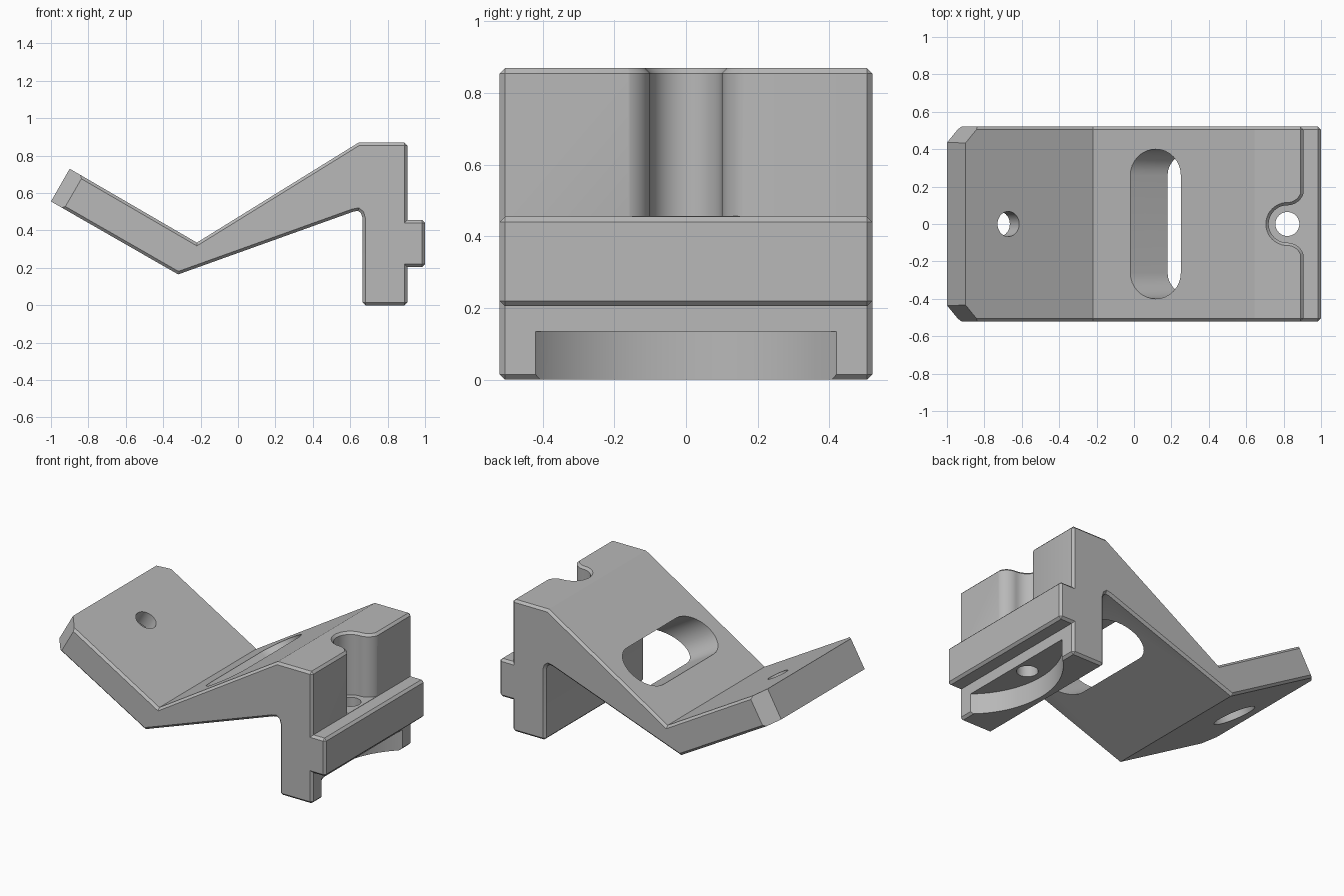
import bpy, bmesh
from math import sin, cos, pi, radians
from mathutils import Matrix

cube = bpy.data.objects.get("Cube")
if cube:
    bpy.data.objects.remove(cube, do_unlink=True)

HALF = 0.52       # half width of the bracket
CHAMFER = 0.015

grey = bpy.data.materials.new("plain grey")
grey.use_nodes = True
colour = (0.48, 0.48, 0.48, 1)
grey.diffuse_color = colour
grey.node_tree.nodes["Principled BSDF"].inputs["Base Color"].default_value = colour


def arc(cx, cy, r, a0, a1, n=16):
    angles = [radians(a0 + (a1 - a0) * i / n) for i in range(n + 1)]
    return [(cx + r * cos(a), cy + r * sin(a)) for a in angles]


def circle(r, n=48):
    return arc(0, 0, r, 0, 360 - 360 / n, n - 1)


def loft(name, rings, matrix=Matrix(), chamfer_edge=None):
    """Solid through a stack of (outline, height) rings."""
    bm = bmesh.new()
    loops = [[bm.verts.new((x, y, z)) for x, y in pts] for pts, z in rings]
    n = len(loops[0])
    bm.faces.new(loops[0])
    bm.faces.new(loops[-1])
    for low, high in zip(loops, loops[1:]):
        for i in range(n):
            j = (i + 1) % n
            bm.faces.new((low[i], low[j], high[j], high[i]))
    bmesh.ops.recalc_face_normals(bm, faces=bm.faces)
    if chamfer_edge:
        bmesh.ops.bevel(bm, geom=[e for e in bm.edges if chamfer_edge(e)], offset=CHAMFER,
                        offset_type='OFFSET', segments=1, affect='EDGES', clamp_overlap=False)
    bm.transform(matrix)
    mesh = bpy.data.meshes.new(name)
    bm.to_mesh(mesh)
    bm.free()
    mesh.materials.append(grey)
    obj = bpy.data.objects.new(name, mesh)
    bpy.context.collection.objects.link(obj)
    return obj


def place(x, z, angle=0):
    return Matrix.Translation((x, 0, z)) @ Matrix.Rotation(radians(angle), 4, 'Y')


# Bracket body: side profile with plate, arm, post and ledge
plate = [(-0.9, 0.73), (-1, 0.555), (-0.32, 0.165)]
inner_fillet = [(0.615, 0.50), (0.642, 0.505), (0.658, 0.492), (0.666, 0.465)]
post = [(0.666, 0), (0.905, 0), (0.905, 0.205)]
ledge = [(1, 0.205), (1, 0.455)]
top = [(0.905, 0.455), (0.905, 0.87), (0.645, 0.87), (-0.22, 0.335)]
profile = plate + inner_fillet + post + ledge + top
chamfered = [post[0], post[1], *ledge, top[1]]


def needs_chamfer(edge):
    a, b = (v.co for v in edge.verts)
    if abs(a.z - b.z) < 1e-5:      # outline of either side face
        return True
    return any(abs(a.x - x) + abs(a.y - z) < 1e-4 for x, z in chamfered)


body = loft("bracket_body", [(profile, -HALF), (profile, HALF)],
            Matrix.Rotation(pi / 2, 4, 'X'), needs_chamfer)
cutters = []

# Clipped corners at the plate end
for side in (1, -1):
    corner = [(-0.1, side * 0.329), (-0.1, side * 0.7), (0.25, side * 0.7)]
    cutters.append(loft("corner_cutter", [(corner, -0.2), (corner, 0.4)],
                        place(*plate[1], 30)))

# Screw hole in the plate with a counterbore beneath
tilt = place(-0.672, 0.597, 30)
cutters.append(loft("plate_hole", [(circle(0.067), -0.3), (circle(0.067), 0.1)], tilt))
cutters.append(loft("plate_counterbore", [(circle(0.13), -0.35), (circle(0.13), -0.1)], tilt))

# Long access slot through the arm, parallel to the plate
stadium = arc(0, 0.26, 0.14, 0, 180) + arc(0, -0.26, 0.14, 180, 360)
cutters.append(loft("arm_slot", [(stadium, -0.35), (stadium, 0.47)], place(0.115, 0.5425, 120)))


# Open screw channel down the post, flared at its top rim
def channel(d):
    return ([(1.2, 0.19)] + arc(0.82, 0.19, 0.09 - d, 0, -90)
            + arc(0.82, 0, 0.1 + d, 90, 270, 24)
            + arc(0.82, -0.19, 0.09 - d, 90, 0) + [(1.2, -0.19)])


cutters.append(loft("post_channel", [(channel(0), 0.457), (channel(0), 0.855),
                                     (channel(CHAMFER), 0.87), (channel(CHAMFER), 0.95)]))

# Screw hole below the channel
cutters.append(loft("post_hole", [(circle(0.064), -0.1), (circle(0.064), 0.6)], place(0.82, 0)))

# Round recess under the ledge
recess = circle(0.56, 128)
cutters.append(loft("post_recess", [(recess, -0.1), (recess, 0.135)], place(1.275, 0)))

# Cut everything out of the body
bpy.ops.object.select_all(action='DESELECT')
bpy.context.view_layer.objects.active = body
body.select_set(True)
for cutter in cutters:
    mod = body.modifiers.new(cutter.name, 'BOOLEAN')
    mod.operation = 'DIFFERENCE'
    mod.solver = 'EXACT'
    mod.object = cutter
    bpy.ops.object.modifier_apply(modifier=mod.name)
    bpy.data.objects.remove(cutter, do_unlink=True)

bpy.ops.object.shade_smooth_by_angle(angle=radians(30))
